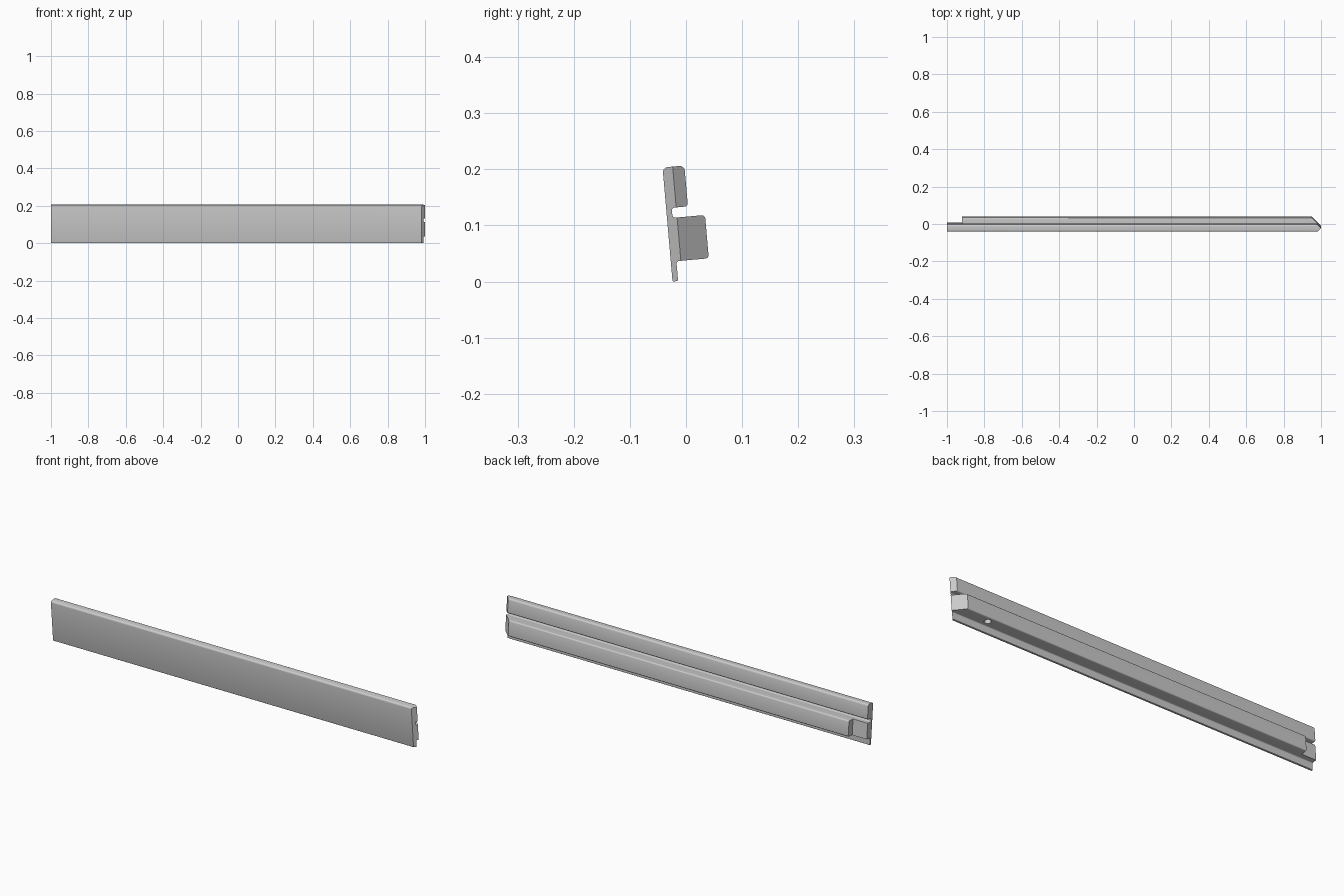
import bpy, bmesh, math
from mathutils import Matrix, Vector

if "Cube" in bpy.data.objects:
    bpy.data.objects.remove(bpy.data.objects["Cube"])

# The strip leans back slightly; every part shares this frame
LEAN = Matrix.Translation((0, -0.024, 0)) @ Matrix.Rotation(math.radians(5), 4, "X")
RIDGE = 0.018  # depth at which the pointed end is longest

grey = bpy.data.materials.new("light_grey")
grey.use_nodes = True
grey.diffuse_color = (0.6, 0.6, 0.6, 1)
grey.node_tree.nodes["Principled BSDF"].inputs["Base Color"].default_value = (0.6, 0.6, 0.6, 1)


def rounded(corners, steps=4):
    """Outline with each (depth, height, radius) corner rounded."""
    points = []
    for i, (u, v, r) in enumerate(corners):
        here = Vector((u, v))
        if r == 0:
            points.append(here)
            continue
        before = Vector(corners[i - 1][:2])
        after = Vector(corners[(i + 1) % len(corners)][:2])
        a = here + (before - here).normalized() * r
        b = here + (after - here).normalized() * r
        centre = a + b - here
        for k in range(steps + 1):
            t = k / steps * math.pi / 2
            points.append(centre + (a - centre) * math.cos(t) + (b - centre) * math.sin(t))
    return points


def add_object(name, bm):
    bmesh.ops.recalc_face_normals(bm, faces=bm.faces)
    mesh = bpy.data.meshes.new(name)
    bm.to_mesh(mesh)
    bm.free()
    mesh.materials.append(grey)
    obj = bpy.data.objects.new(name, mesh)
    obj.matrix_world = LEAN
    bpy.context.collection.objects.link(obj)
    return obj


# Trim strip: thin lip, deep rib, groove and top pad in one section
section = rounded([
    (0, 0, 0.002), (0.010, 0, 0.002), (0.010, 0.0355, 0.005),
    (0.068, 0.0355, 0.006), (0.068, 0.113, 0.006), (0.010, 0.113, 0.005),
    (0.010, 0.131, 0.005), (0.039, 0.131, 0.006), (0.039, 0.204, 0.009),
    (0, 0.204, 0.009),
])
bm = bmesh.new()
start = bm.faces.new([bm.verts.new((-1, u, v)) for u, v in section])
extruded = bmesh.ops.extrude_face_region(bm, geom=[start])["geom"]
for vert in extruded:
    if isinstance(vert, bmesh.types.BMVert):
        vert.co.x = 1
if not start.is_valid or len(bm.faces) < len(section) + 2:
    bm.faces.new([v for v in bm.verts if v.co.x < 0][:len(section)])
bmesh.ops.bisect_plane(bm, geom=bm.verts[:] + bm.edges[:] + bm.faces[:],
                       plane_co=(0, RIDGE, 0), plane_no=(0, 1, 0))
# Pointed end: both slopes run back from the ridge
for vert in bm.verts:
    if vert.co.x > 0:
        vert.co.x = 1 - abs(vert.co.y - RIDGE)
strip = add_object("trim_strip", bm)

# Step at the far end of the rib
bm = bmesh.new()
bmesh.ops.create_cube(bm, size=1, matrix=Matrix.Translation((-0.97, 0.066, 0.07))
                      @ Matrix.Diagonal((0.1, 0.06, 0.1, 1)))
step_cutter = add_object("step_cutter", bm)

# Blind hole under the rib
bm = bmesh.new()
bmesh.ops.create_cone(bm, cap_ends=True, segments=24, radius1=0.015, radius2=0.015,
                      depth=0.05, matrix=Matrix.Translation((0.82, 0.04, 0.04)))
hole_cutter = add_object("hole_cutter", bm)

bpy.ops.object.select_all(action="DESELECT")
bpy.context.view_layer.objects.active = strip
strip.select_set(True)
for cutter in (step_cutter, hole_cutter):
    cutter.hide_render = True
    cut = strip.modifiers.new(cutter.name, "BOOLEAN")
    cut.operation = "DIFFERENCE"
    cut.solver = "EXACT"
    cut.object = cutter
    bpy.ops.object.modifier_apply(modifier=cut.name)
    bpy.data.objects.remove(cutter)

bpy.ops.object.shade_smooth_by_angle(angle=math.radians(30))
